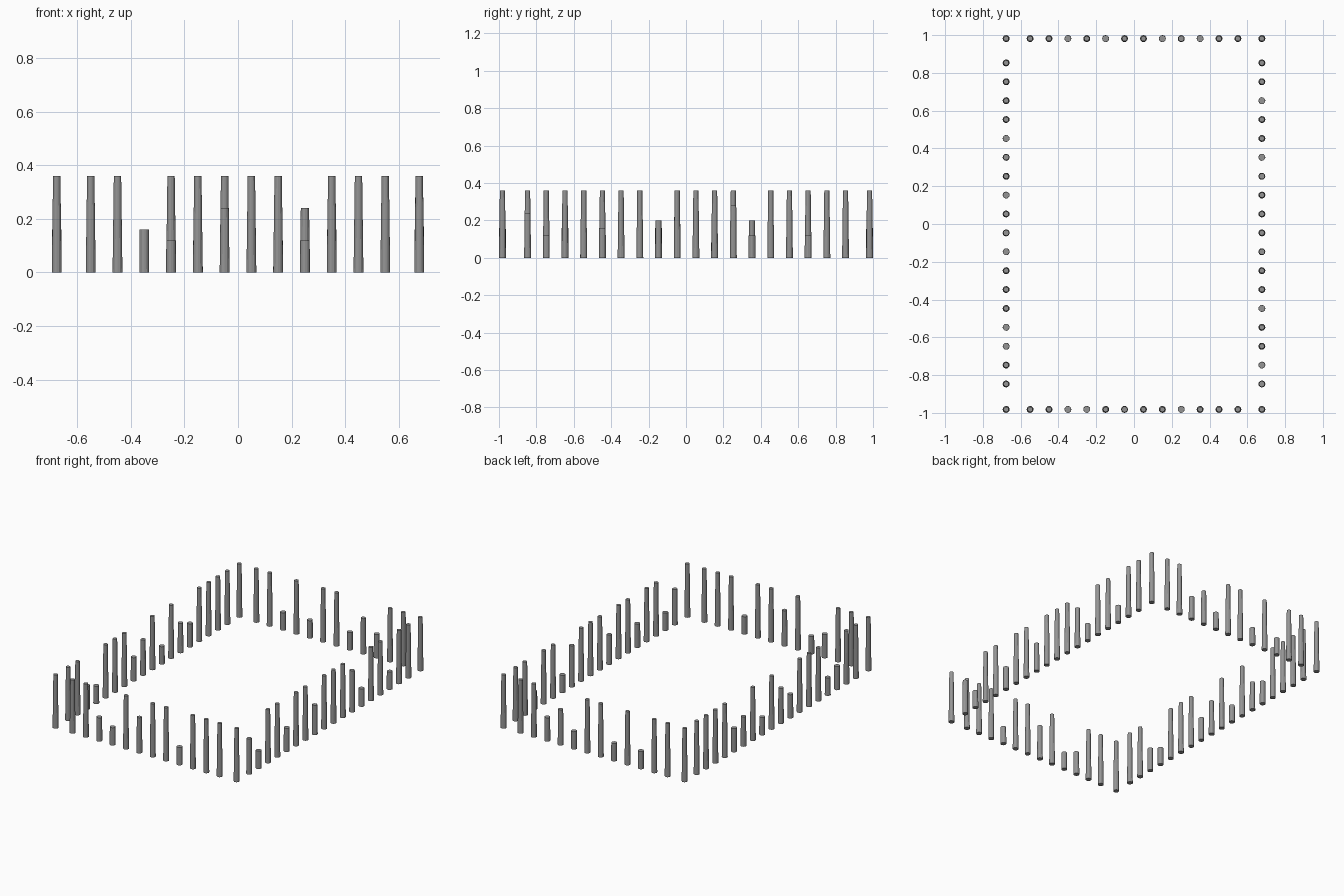
import bpy, bmesh
from mathutils import Matrix

if "Cube" in bpy.data.objects:
    bpy.data.objects.remove(bpy.data.objects["Cube"])

T = 0.36              # full post height
R = 0.0185            # base radius
X, Y = 0.677, 0.9815  # corner post positions
SIDES = 12

grey = bpy.data.materials.new("dark_grey")
grey.diffuse_color = (0.3, 0.3, 0.3, 1)
grey.use_nodes = True
grey.node_tree.nodes["Principled BSDF"].inputs["Base Color"].default_value = grey.diffuse_color


def post(name, x, y, h):
    """One round post: short stubs are nearly straight, taller ones taper."""
    top = R * (0.96 if h <= 0.16 else 0.84 if h < T else 0.74)
    bm = bmesh.new()
    bmesh.ops.create_cone(bm, cap_ends=True, segments=SIDES, radius1=R, radius2=top,
                          depth=h, matrix=Matrix.Translation((x, y, h / 2)))
    me = bpy.data.meshes.new(name)
    bm.to_mesh(me)
    bm.free()
    me.materials.append(grey)
    bpy.context.collection.objects.link(bpy.data.objects.new(name, me))


def row(name, count, place, short):
    """Evenly spaced posts, 0.1 apart; short maps index to reduced height."""
    for i in range(count):
        x, y = place((i - (count - 1) / 2) * 0.1)
        post(f"{name}_{i}", x, y, short.get(i, T))


# corner posts
for sx in (-1, 1):
    for sy in (-1, 1):
        post("corner_post", sx * X, sy * Y, T)

# front and back rows, left to right
row("front_post", 12, lambda t: (t, -Y),
    {2: 0.16, 3: 0.12, 5: 0.24, 8: 0.12})
row("back_post", 12, lambda t: (t, Y),
    {2: 0.12, 4: 0.12, 7: 0.12, 8: 0.24, 9: 0.16})

# side rows, front to back
row("right_post", 18, lambda t: (X, t + 0.003),
    {0: 0.24, 1: 0.12, 4: 0.16, 7: 0.20, 11: 0.28, 12: 0.12, 15: 0.12})
row("left_post", 18, lambda t: (-X, t + 0.003),
    {2: 0.16, 3: 0.12, 7: 0.16, 8: 0.24, 10: 0.12, 12: 0.20, 13: 0.16})
